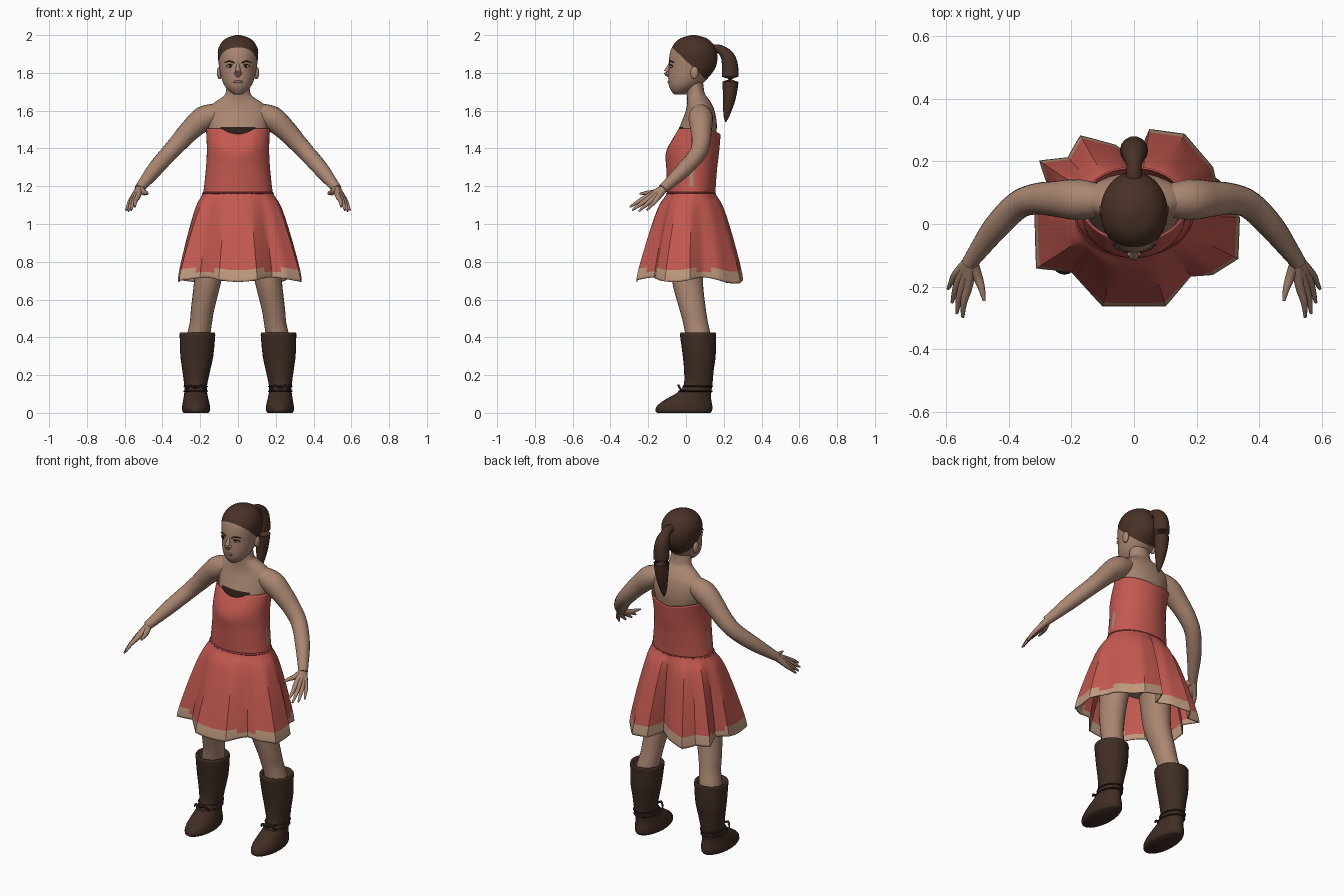
import bpy, bmesh, math
from mathutils import Vector

cube = bpy.data.objects.get("Cube")
if cube:
    bpy.data.objects.remove(cube)


def material(name, *rgb):
    m = bpy.data.materials.new(name)
    m.use_nodes = True
    m.diffuse_color = (*rgb, 1)
    for node in m.node_tree.nodes:
        if node.type == 'BSDF_PRINCIPLED':
            node.inputs["Base Color"].default_value = (*rgb, 1)
            node.inputs["Roughness"].default_value = 0.8
    return m


skin = material("skin", .40, .24, .165)
red = material("red cloth", .55, .10, .08)
dark_red = material("dark red seam", .30, .045, .04)
cream = material("tan trim", .52, .32, .21)
hair = material("brown hair", .065, .031, .019)
leather = material("boot leather", .05, .026, .017)
lace = material("dark lace", .025, .013, .01)
white = material("eye white", .45, .38, .33)
lip = material("lip", .30, .14, .11)


def smooth(rows, k=4):
    """Pass a smooth curve through rows of numbers."""
    out, last = [], len(rows) - 1
    for i in range(last):
        near = [rows[min(max(j, 0), last)] for j in range(i - 1, i + 3)]
        for j in range(k):
            t = j / k
            out.append(tuple(.5 * (2 * q + (r - p) * t + (2 * p - 5 * q + 4 * r - s) * t * t
                                   + (3 * q - p - 3 * r + s) * t ** 3)
                             for p, q, r, s in zip(*near)))
    return out + [rows[-1]]


def finish(name, bm, mats, rule=None, mirror=False, solid=0, angle=60):
    bmesh.ops.recalc_face_normals(bm, faces=bm.faces)
    if rule:
        for f in bm.faces:
            f.material_index = int(rule(f.calc_center_median()))
    mesh = bpy.data.meshes.new(name)
    bm.to_mesh(mesh)
    bm.free()
    for m in mats:
        mesh.materials.append(m)
    ob = bpy.data.objects.new(name, mesh)
    bpy.context.collection.objects.link(ob)
    if solid:
        mod = ob.modifiers.new("thickness", 'SOLIDIFY')
        mod.thickness, mod.offset = solid, 0
    if mirror:
        ob.modifiers.new("mirror", 'MIRROR')
    bpy.ops.object.select_all(action='DESELECT')
    ob.select_set(True)
    bpy.context.view_layer.objects.active = ob
    bpy.ops.object.shade_smooth_by_angle(angle=math.radians(angle))
    return ob


def bridge(bm, rings, cap=True):
    """Join closed rings of points into a skin."""
    loops = [[bm.verts.new(p) for p in ring] for ring in rings]
    n = len(loops[0])
    for a, b in zip(loops, loops[1:]):
        for i in range(n):
            j = (i + 1) % n
            bm.faces.new((a[i], a[j], b[j], b[i]))
    if cap:
        bm.faces.new(loops[0])
        bm.faces.new(loops[-1])


def ovals(rows, n=32, k=4):
    """Level oval rings from rows of z, centre x, centre y, radius x, radius y."""
    turn = [math.tau * i / n for i in range(n)]
    return [[(x + rx * math.cos(a), y + ry * math.sin(a), z) for a in turn]
            for z, x, y, rx, ry in smooth(rows, k)]


def loft(name, rows, mats, n=32, k=4, **options):
    bm = bmesh.new()
    bridge(bm, ovals(rows, n, k))
    return finish(name, bm, mats, **options)


def tubes(name, paths, mat, n=12, k=4, **options):
    """Round tubes along rows of x, y, z, radius."""
    bm = bmesh.new()
    for path in paths:
        pts = smooth(path, k)
        pos = [Vector(p[:3]) for p in pts]
        rings = []
        for i, p in enumerate(pts):
            way = pos[min(i + 1, len(pos) - 1)] - pos[max(i - 1, 0)]
            frame = way.to_track_quat('Z', 'Y')
            rings.append([pos[i] + frame @ Vector((math.cos(a), math.sin(a), 0)) * p[3]
                          for a in (math.tau * j / n for j in range(n))])
        bridge(bm, rings)
    return finish(name, bm, [mat], **options)


def ball(name, at, size, mat, mirror=False):
    bm = bmesh.new()
    bmesh.ops.create_uvsphere(bm, u_segments=16, v_segments=10, radius=1)
    bmesh.ops.scale(bm, vec=size, verts=bm.verts)
    bmesh.ops.translate(bm, vec=at, verts=bm.verts)
    return finish(name, bm, [mat], mirror=mirror)


# Torso and neck, dark where the bodice casts open at the neckline
loft("torso", [(.88, 0, .035, .16, .1), (1, 0, .035, .175, .11), (1.1, 0, .03, .168, .113),
               (1.3, 0, .035, .148, .108), (1.45, 0, .05, .148, .108), (1.53, 0, .068, .162, .095),
               (1.6, 0, .075, .165, .076), (1.64, 0, .07, .13, .064), (1.67, 0, .06, .085, .054),
               (1.7, 0, .05, .064, .047), (1.8, 0, .04, .06, .045)],
     [skin, lace], n=40, rule=lambda c: c.z < 1.505 and c.y < .02 and abs(c.x) < .09)

# Arms and hands
tubes("arms", [[(.1, .075, 1.59, .05), (.18, .078, 1.56, .065), (.25, .08, 1.5, .057),
                (.31, .08, 1.435, .05), (.37, .06, 1.37, .045), (.44, -.01, 1.29, .041),
                (.5, -.09, 1.215, .03), (.525, -.125, 1.185, .025)]], skin, n=20, mirror=True)
wrist = (.52, -.115, 1.19, .021)
tubes("hands", [
    [wrist, (.528, -.195, 1.15, .015), (.543, -.25, 1.12, .011), (.546, -.297, 1.09, .005)],
    [wrist, (.543, -.19, 1.14, .015), (.558, -.24, 1.105, .011), (.565, -.285, 1.073, .005)],
    [wrist, (.557, -.177, 1.13, .014), (.571, -.215, 1.098, .01), (.58, -.25, 1.068, .005)],
    [wrist, (.568, -.16, 1.125, .013), (.582, -.185, 1.098, .009), (.593, -.207, 1.073, .005)],
    [wrist, (.5, -.165, 1.168, .016), (.486, -.205, 1.165, .011), (.478, -.245, 1.16, .005)]],
    skin, n=8, k=3, mirror=True)

# Head, cut along the hairline so that the swept-back hair has a clean edge
bm = bmesh.new()
bridge(bm, ovals([(1.685, 0, -.03, .02, .03), (1.7, 0, -.03, .042, .045), (1.73, 0, -.01, .07, .08),
                  (1.77, 0, .01, .087, .104), (1.82, 0, .03, .098, .122), (1.87, 0, .038, .105, .128),
                  (1.92, 0, .04, .106, .121), (1.96, 0, .04, .088, .098), (1.985, 0, .04, .058, .065),
                  (2, 0, .04, .012, .014)], 40))
hairline, slope = Vector((0, 0, 1.865)), Vector((0, .95, 1))
bmesh.ops.bisect_plane(bm, geom=bm.verts[:] + bm.edges[:] + bm.faces[:],
                       plane_co=hairline, plane_no=slope)
finish("head", bm, [skin, hair], rule=lambda c: (c - hairline).dot(slope) > 0)
tubes("ponytail", [[(0, .13, 1.92, .03), (0, .18, 1.925, .024), (0, .225, 1.875, .04),
                    (0, .235, 1.78, .045), (0, .23, 1.67, .035), (0, .215, 1.58, .018),
                    (0, .21, 1.54, .003)]], hair, n=14)

# Face
tubes("nose", [[(0, -.082, 1.85, .008), (0, -.094, 1.825, .011), (0, -.101, 1.803, .016),
                (0, -.088, 1.788, .014)]], skin)
ball("nostrils", (.012, -.094, 1.798), (.01, .012, .008), skin, True)
ball("eyes", (.043, -.076, 1.835), (.018, .008, .008), white, True)
ball("pupils", (.042, -.081, 1.835), (.008, .005, .008), lace, True)
tubes("eyelids", [[(.022, -.084, 1.837, .002), (.043, -.083, 1.845, .003), (.064, -.071, 1.836, .002)]],
      lace, n=6, mirror=True)
tubes("eyebrows", [[(.018, -.09, 1.853, .003), (.045, -.082, 1.862, .004), (.07, -.065, 1.855, .002)]],
      hair, n=6, mirror=True)
ball("mouth", (0, -.087, 1.753), (.026, .011, .009), lip)
ball("ears", (.098, .045, 1.8), (.014, .022, .034), skin, True)

# Bodice with a dipped neckline and a narrow side opening
bm = bmesh.new()
waist, bust = 1.16, 1.5
rings = ovals([(waist, 0, .028, .181, .124), (1.3, 0, .03, .166, .131),
               (1.4, 0, .035, .162, .137), (bust, 0, .064, .166, .116)], 72, 6)


def neckline(x, y):
    if y > .06:
        return 1.47 + .025 * min(1, abs(x) / .15)
    return 1.475 + .03 * min(1, abs(x) / .085) ** 2


bridge(bm, [[(x, y, waist + (z - waist) * (neckline(x, y) - waist) / (bust - waist))
             for x, y, z in ring] for ring in rings], cap=False)
finish("bodice", bm, [red, skin], solid=.006,
       rule=lambda c: abs(c.x) > .14 and abs(c.y - .03) < .012 and 1.2 < c.z < 1.3)
loft("waist_seam", [(1.152, 0, .027, .178, .122), (1.163, 0, .027, .19, .132),
                    (1.174, 0, .027, .178, .122)], [dark_red], k=2)

# Flared skirt, folded between the waist oval and a pleated hem
hem = [(-.1, -.26), (.1, -.26), (.18, -.165), (.25, -.16), (.33, -.11), (.335, .02), (.27, .09),
       (.25, .18), (.16, .285), (.05, .3), (.01, .2), (-.06, .25), (-.17, .28), (-.21, .21),
       (-.3, .2), (-.265, .1), (-.315, .04), (-.31, -.14), (-.2, -.15)]
columns = []
for (ax, ay), (bx, by) in zip(hem, hem[1:] + hem[:1]):
    columns += [(ax + (bx - ax) * t / 4, ay + (by - ay) * t / 4) for t in range(4)]
profile = smooth([(0, 0), (.05, .08), (.13, .24), (.28, .42), (.56, .68), (.87, .93), (1, 1)], 3)
rings = []
for drop, flare in profile:
    ring = []
    for x, y in columns:
        a = math.atan2((y - .025) / .27, x / .32)
        bottom = .705 - .05 * max(0, y - .1) + .012 * math.sin(5 * a)
        ring.append((.182 * math.cos(a) * (1 - flare) + x * flare,
                     (.028 + .125 * math.sin(a)) * (1 - flare) + y * flare,
                     1.165 + (bottom - 1.165) * drop))
    rings.append(ring)
bm = bmesh.new()
bridge(bm, rings, cap=False)
finish("skirt", bm, [red, cream], solid=.006, angle=35, rule=lambda c: c.z < .757)

# Legs
loft("legs", [(1, .1, .035, .085, .1), (.85, .14, .015, .08, .092), (.7, .16, .008, .072, .082),
              (.55, .187, .035, .062, .07), (.48, .196, .05, .059, .066), (.4, .21, .065, .062, .067),
              (.3, .218, .068, .06, .065)], [skin], n=24, mirror=True)

# Boots with a thick cuff, and laces around the ankles
loft("boots", [(0, .222, -.012, .066, .14), (.012, .222, -.012, .073, .15), (.04, .222, -.006, .073, .145),
               (.075, .223, .015, .066, .118), (.11, .224, .046, .06, .088), (.15, .224, .064, .061, .076),
               (.22, .221, .068, .073, .078), (.3, .218, .07, .087, .087), (.39, .215, .065, .093, .094),
               (.42, .215, .064, .094, .095), (.424, .215, .064, .084, .085), (.405, .215, .064, .07, .07)],
     [leather], n=28, k=3, mirror=True)
for i, z in enumerate((.115, .14)):
    reach = .089 - .01 * i
    loft(f"ankle_lace_{i + 1}", [(z - .005, .224, .05 + .012 * i, .058, reach - .004),
                                 (z, .224, .05 + .012 * i, .067, reach + .004),
                                 (z + .005, .224, .05 + .012 * i, .058, reach - .004)],
         [lace], n=24, k=2, mirror=True)
tubes("lace_bows", [[(.224, -.032, .13, .005), (.224 + s * .03, -.04, .145, .007),
                     (.224 + s * .05, -.026, .12, .004)] for s in (-1, 1)], lace, n=6, mirror=True)
